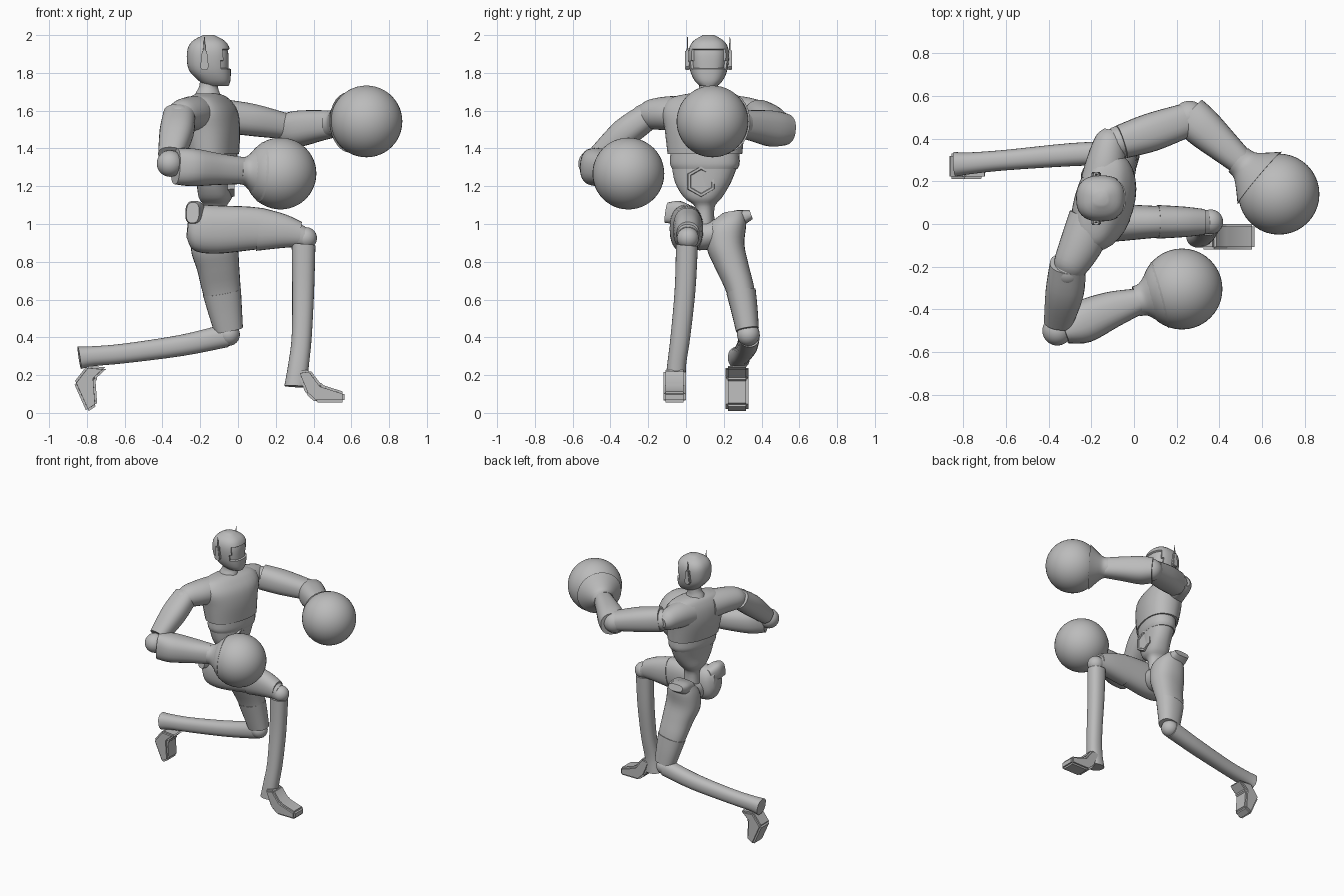
import bpy, bmesh, math
from mathutils import Vector

default = bpy.data.objects.get("Cube")
if default:
    bpy.data.objects.remove(default, do_unlink=True)

grey = bpy.data.materials.new("plain_grey")
grey.use_nodes = True
colour = (0.5, 0.5, 0.5, 1)
grey.diffuse_color = colour
grey.node_tree.nodes["Principled BSDF"].inputs["Base Color"].default_value = colour

UP, LEFT, FRONT = Vector((0, 0, 1)), Vector((0, 1, 0)), Vector((1, 0, 0))
TORSO_SIDE = Vector((-0.0, 1, 0)) + FRONT * 0.28
parts = []


def finish(name, bm):
    bmesh.ops.recalc_face_normals(bm, faces=bm.faces)
    mesh = bpy.data.meshes.new(name)
    bm.to_mesh(mesh)
    bm.free()
    mesh.materials.append(grey)
    obj = bpy.data.objects.new(name, mesh)
    bpy.context.collection.objects.link(obj)
    parts.append(obj)
    return obj


def smooth_sections(sections, steps):
    """Catmull-Rom interpolation between the given cross-sections."""
    result = []
    last = len(sections) - 1
    for i in range(last):
        quad = [sections[max(0, min(last, i + k))] for k in (-1, 0, 1, 2)]
        for s in range(steps):
            t = s / steps
            result.append([
                b + 0.5 * t * (c - a + t * (2 * a - 5 * b + 4 * c - d + t * (3 * (b - c) + d - a)))
                for a, b, c, d in zip(*quad)])
    return result + [list(sections[-1])]


def loft_mesh(sections, side, axis=None, count=28, steps=4, power=2.0):
    """Sections are x, y, z, half size along side, half size across it."""
    axis = axis or Vector(sections[-1][:3]) - Vector(sections[0][:3])
    axis = axis.normalized()
    side = (side - axis * side.dot(axis)).normalized()
    across = axis.cross(side)
    bm = bmesh.new()
    rings = []
    for x, y, z, a, b in smooth_sections(sections, steps):
        ring = []
        for k in range(count):
            angle = math.tau * k / count
            c, s = math.cos(angle), math.sin(angle)
            c = math.copysign(abs(c) ** (2 / power), c)
            s = math.copysign(abs(s) ** (2 / power), s)
            ring.append(bm.verts.new(Vector((x, y, z)) + side * a * c + across * b * s))
        rings.append(ring)
    for low, high in zip(rings, rings[1:]):
        for k in range(count):
            n = (k + 1) % count
            bm.faces.new((low[k], low[n], high[n], high[k]))
    bm.faces.new(rings[0][::-1])
    bm.faces.new(rings[-1])
    bmesh.ops.recalc_face_normals(bm, faces=bm.faces)
    return bm


def loft(name, sections, side, **options):
    return finish(name, loft_mesh(sections, side, **options))


def ball(name, centre, radius, scale=(1, 1, 1)):
    bm = bmesh.new()
    bmesh.ops.create_uvsphere(bm, u_segments=40, v_segments=24, radius=radius)
    for v in bm.verts:
        v.co = Vector(a * b for a, b in zip(v.co, scale)) + Vector(centre)
    return finish(name, bm)


def plate(name, profile, y_low, y_high, bevel):
    """Side profile in x and z, extruded along y."""
    bm = bmesh.new()
    face = bm.faces.new([bm.verts.new((x, y_low, z)) for x, z in profile])
    grown = bmesh.ops.extrude_face_region(bm, geom=[face])["geom"]
    moved = [g for g in grown if isinstance(g, bmesh.types.BMVert)]
    bmesh.ops.translate(bm, verts=moved, vec=LEFT * (y_high - y_low))
    bmesh.ops.bevel(bm, geom=bm.edges[:], offset=bevel, segments=2, affect='EDGES')
    return finish(name, bm)


# Head with a recessed visor
head = loft_mesh([
    (-.11, .12, 1.73, .045, .06), (-.125, .12, 1.76, .075, .085),
    (-.15, .12, 1.82, .1, .112), (-.155, .12, 1.91, .107, .115),
    (-.155, .12, 1.965, .085, .09), (-.155, .12, 2, .03, .03)],
    LEFT, axis=UP, count=40, power=2.5)
visor = [f for f in head.faces if 1.825 < f.calc_center_median().z < 1.925
         and f.calc_center_median().x > -.085]
bmesh.ops.inset_region(head, faces=visor, thickness=.004, depth=-.012)
finish("head", head)
loft("neck", [(-.16, .115, 1.63, .09, .085), (-.16, .115, 1.69, .06, .065),
              (-.155, .12, 1.73, .05, .05), (-.14, .12, 1.79, .055, .06)], LEFT, axis=UP)

# Ear pads and aerials
for label, y in (("right", .008), ("left", .232)):
    plate(label + "_ear", [(-.2, 1.83), (-.19, 1.92), (-.165, 1.92), (-.155, 1.83),
                           (-.165, 1.815), (-.19, 1.815)], y - .012, y + .012, .004)
    loft(label + "_aerial", [(-.178, y, 1.9, .005, .008), (-.178, y, 1.99, .002, .002)],
         LEFT, count=8, steps=1)

# Torso: chest, waist band and tapered abdomen
loft("chest", [(-.16, .11, 1.69, .1, .055), (-.155, .11, 1.665, .2, .09),
               (-.145, .105, 1.6, .235, .128), (-.14, .1, 1.5, .215, .14),
               (-.13, .1, 1.37, .2, .125)], TORSO_SIDE, axis=UP, power=2.3)
loft("waist_band", [(-.125, .1, 1.38, .185, .112), (-.125, .1, 1.32, .187, .112),
                    (-.125, .1, 1.29, .175, .104)], TORSO_SIDE, axis=UP, power=2.3)
loft("abdomen", [(-.125, .1, 1.32, .18, .105), (-.12, .09, 1.22, .15, .092),
                 (-.12, .09, 1.14, .1, .085), (-.12, .1, 1.09, .05, .06),
                 (-.12, .1, 1, .05, .06)], TORSO_SIDE, axis=UP, power=2.3)
loft("belly_hexagon", [(-.08, .08, 1.225, .085, .085), (-.018, .08, 1.225, .08, .08),
                       (-.018, .08, 1.225, .066, .066), (-.024, .08, 1.225, .062, .062)],
     UP, axis=FRONT, count=6, steps=1)
loft("pelvis", [(-.13, -.02, .99, .09, .08), (-.12, .08, .94, .08, .09),
                (-.12, .2, .96, .08, .09)], UP)

# Shoulders
loft("left_shoulder", [(-.15, .2, 1.58, .1, .1), (-.13, .3, 1.585, .09, .09),
                       (-.11, .4, 1.58, .07, .07), (-.1, .44, 1.575, .035, .04)], UP)
loft("right_shoulder", [(-.2, .02, 1.58, .1, .11), (-.25, -.1, 1.585, .09, .1),
                        (-.3, -.2, 1.58, .075, .08), (-.32, -.25, 1.57, .04, .05)], UP)
ball("left_shoulder_joint", (-.07, .385, 1.57), .075)
ball("right_shoulder_joint", (-.31, -.22, 1.56), .075)

# Arms: half sizes run vertically, then horizontally
loft("left_upper_arm", [(-.06, .385, 1.57, .088, .08), (.08, .43, 1.55, .085, .09),
                        (.24, .485, 1.52, .07, .08)], UP, power=2.4)
ball("left_elbow", (.26, .5, 1.51), .078)
loft("left_forearm", [(.26, .515, 1.5, .085, .09), (.32, .455, 1.505, .095, .094),
                      (.42, .365, 1.52, .083, .078), (.51, .285, 1.53, .07, .062)],
     UP, power=2.4)
loft("right_upper_arm", [(-.31, -.19, 1.58, .07, .085), (-.325, -.32, 1.485, .078, .09),
                         (-.355, -.46, 1.36, .06, .068)], UP, power=2.4)
ball("right_elbow", (-.36, -.5, 1.32), .07)
loft("right_forearm", [(-.33, -.5, 1.305, .095, .065), (-.24, -.46, 1.3, .1, .1),
                       (-.1, -.4, 1.29, .083, .085), (.02, -.362, 1.283, .072, .062)],
     UP, power=2.4)

# Round boxing gloves with flared cuffs
for label, wrist, centre in (("left", (.49, .3, 1.53), (.68, .14, 1.543)),
                             ("right", (.01, -.363, 1.283), (.225, -.305, 1.267))):
    start, end = Vector(wrist), Vector(centre)
    ball(label + "_glove", centre, .19)
    loft(label + "_cuff", [(*start.lerp(end, t), r, r) for t, r in
                           ((0, .072), (.15, .078), (.32, .112), (.52, .16))], UP)

# Forward right leg
loft("right_thigh", [(-.265, -.01, 1, .07, .05), (-.22, 0, .98, .12, .085),
                     (-.1, .005, .97, .128, .088), (.1, .01, .975, .112, .075),
                     (.25, .01, .96, .082, .066), (.35, .01, .93, .055, .055)], UP, power=2.3)
loft("right_thigh_cuff", [(.11, .01, .972, .115, .079), (.24, .01, .962, .09, .071),
                          (.33, .01, .945, .066, .06)], UP, power=2.3)
loft("right_hip_guard", [(-.24, -.1, 1.06, .055, .035), (-.23, -.04, 1.06, .062, .05),
                         (-.2, .03, 1.04, .05, .05)], UP, power=2.8)
ball("right_knee", (.36, .01, .925), .058)
loft("right_shin", [(.347, .005, .89, .058, .063), (.345, -.005, .65, .055, .058),
                    (.337, -.03, .4, .052, .053), (.32, -.05, .25, .05, .055),
                    (.305, -.055, .14, .056, .06)], LEFT, power=2.3)
plate("right_foot", [(.31, .22), (.38, .23), (.44, .15), (.565, .11), (.565, .055),
                     (.41, .055), (.36, .1)], -.12, 0, .012)

# Trailing left leg
loft("left_thigh", [(-.14, .25, 1.06, .06, .06), (-.13, .215, .99, .105, .11),
                    (-.125, .21, .88, .1, .125), (-.105, .245, .77, .088, .112),
                    (-.085, .29, .64, .074, .1), (-.05, .325, .45, .057, .075)],
     LEFT, power=2.3)
loft("left_thigh_cuff", [(-.085, .292, .64, .078, .102), (-.068, .31, .54, .07, .09),
                         (-.05, .325, .44, .061, .077)], LEFT, power=2.3)
loft("left_hip_guard", [(-.15, .2, 1, .05, .06), (-.15, .28, 1.03, .045, .07),
                        (-.15, .345, 1.05, .025, .06)], UP, power=2.8)
ball("left_knee", (-.05, .33, .415), .06)
loft("left_shin", [(-.06, .335, .41, .062, .056), (-.3, .325, .357, .056, .054),
                   (-.6, .3, .315, .052, .048), (-.77, .285, .3, .053, .051),
                   (-.84, .28, .292, .06, .058)], UP, power=2.3)
plate("left_foot", [(-.8, .25), (-.87, .16), (-.8, .003), (-.745, .04),
                    (-.755, .18), (-.69, .24)], .21, .33, .012)

# Smooth shading that keeps the hard edges
bpy.ops.object.select_all(action='DESELECT')
for obj in parts:
    obj.select_set(True)
bpy.context.view_layer.objects.active = parts[0]
bpy.ops.object.shade_smooth_by_angle(angle=math.radians(38))
